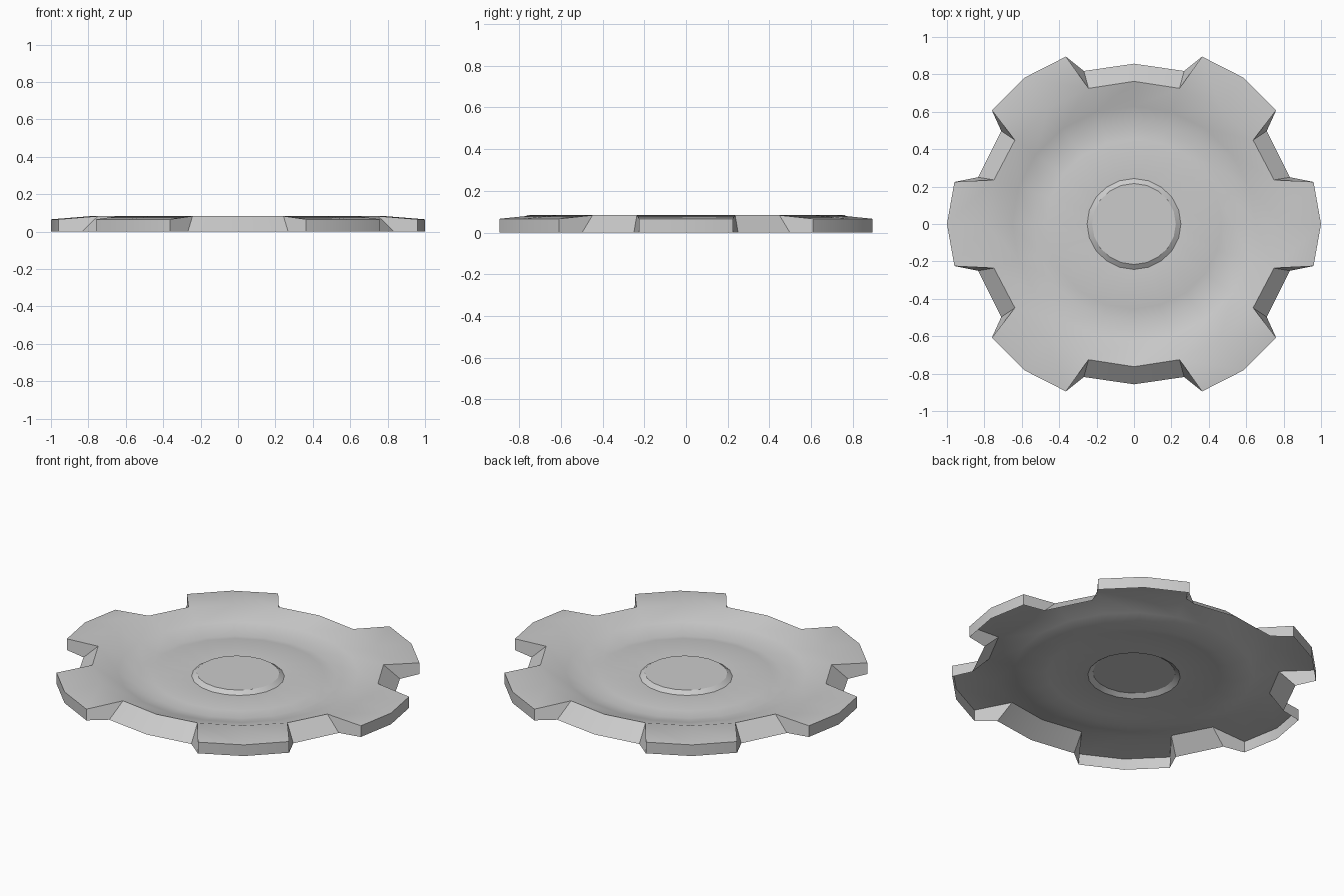
import bpy, bmesh, math

if "Cube" in bpy.data.objects:
    bpy.data.objects.remove(bpy.data.objects["Cube"])

N = 20
# dish profile: (radius, height) from rim to centre boss
PROFILE = [(0.775, 0.083), (0.64, 0.04), (0.525, 0.01), (0.462, 0.025),
           (0.247, 0.017), (0.22, 0.036)]
SX, SY = 1.016, 0.984          # slightly oval plan
TOOTH_Z = 0.066

# one quadrant of the outline, every 18 degrees
TOOTH = {0: (1.0, 0.0), 1: (0.96, 0.225), 2: (0.76, 0.608), 3: (0.586, 0.782), 4: (0.364, 0.895)}
GAP = {1: (0.834, 0.25), 2: (0.71, 0.498), 4: (0.268, 0.818), 5: (0.0, 0.857)}


def fold(i):
    """Index within the first quadrant, plus mirror signs."""
    i %= N
    sx = -1 if 5 < i < 15 else 1
    sy = -1 if i > 10 else 1
    j = i if i <= 10 else N - i
    return (j if j <= 5 else 10 - j), sx, sy


bm = bmesh.new()

# dish rings
rings = []
for r, z in PROFILE:
    rings.append([bm.verts.new((r * SX * math.cos(2 * math.pi * i / N),
                                r * SY * math.sin(2 * math.pi * i / N), z)) for i in range(N)])
for a, b in zip(rings, rings[1:]):
    for i in range(N):
        j = (i + 1) % N
        bm.faces.new((a[i], a[j], b[j], b[i]))
cap = bm.faces.new(rings[-1])

# outline points of teeth and gaps
top, low, base = {}, {}, {}
for i in range(N):
    k, sx, sy = fold(i)
    if k in TOOTH:
        x, y = TOOTH[k]
        top[i] = bm.verts.new((x * sx, y * sy, TOOTH_Z))
        low[i] = bm.verts.new((x * sx, y * sy, 0))
    if k in GAP:
        x, y = GAP[k]
        base[i] = bm.verts.new((x * sx, y * sy, 0))

# teeth tops and outer walls, sloped gap walls, tooth flanks (underside is open)
rim = rings[0]
for i in range(N):
    j = (i + 1) % N
    if {fold(i)[0], fold(j)[0]} in ({1, 2}, {4, 5}):
        bm.faces.new((rim[i], base[i], base[j], rim[j]))
    else:
        bm.faces.new((rim[i], top[i], top[j], rim[j]))
        bm.faces.new((top[i], low[i], low[j], top[j]))
    if i in top and i in base:
        bm.faces.new((rim[i], top[i], low[i], base[i]))

bmesh.ops.recalc_face_normals(bm, faces=bm.faces[:])
cap.normal_update()
if cap.normal.z < 0:
    bmesh.ops.reverse_faces(bm, faces=bm.faces[:])

mesh = bpy.data.meshes.new("toothed_plate")
bm.to_mesh(mesh)
bm.free()
obj = bpy.data.objects.new("toothed_plate", mesh)
bpy.context.collection.objects.link(obj)
bpy.context.view_layer.objects.active = obj
obj.select_set(True)
bpy.ops.object.shade_smooth_by_angle(angle=math.radians(30))
